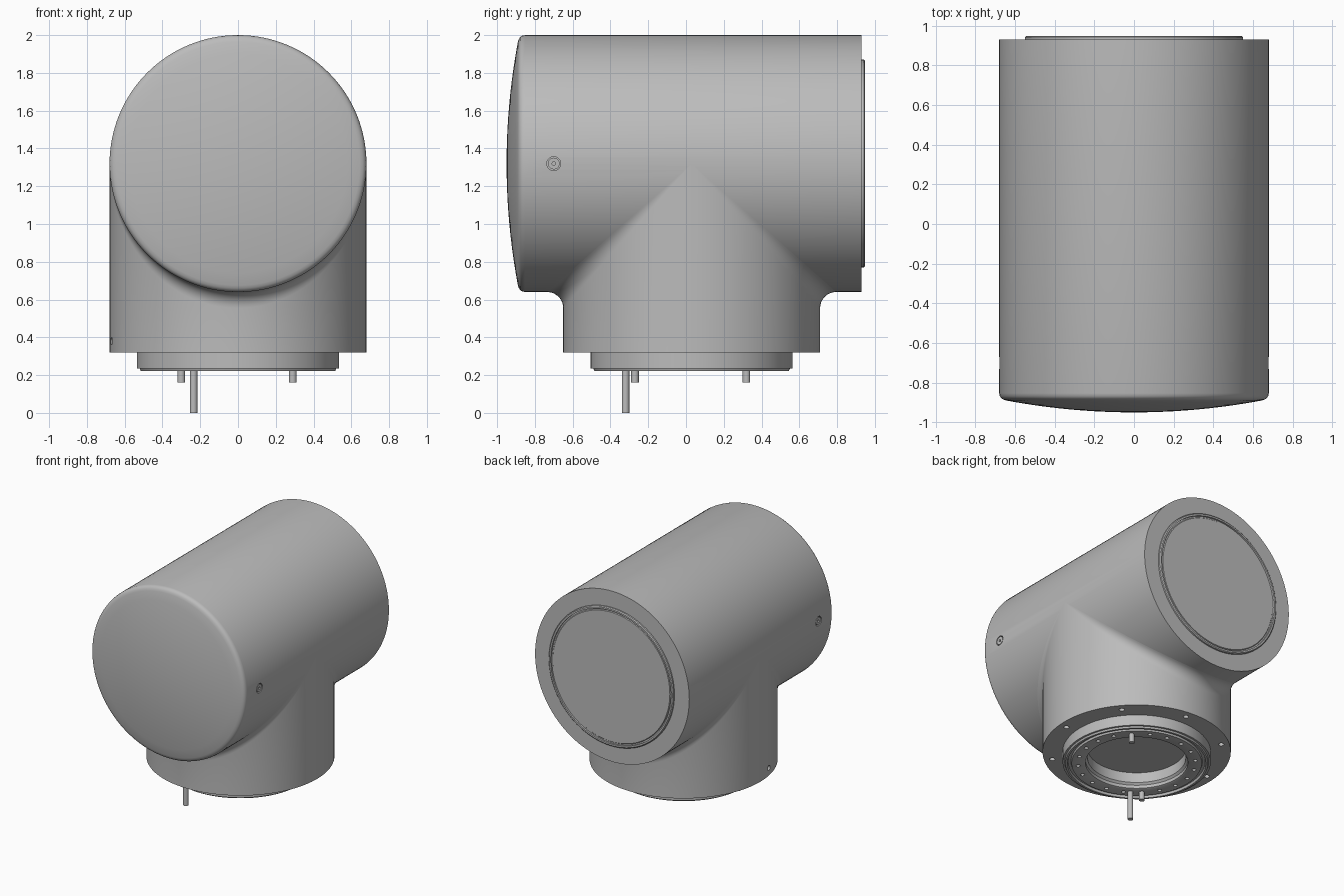
import bpy, bmesh
from math import sin, cos, pi, radians
from mathutils import Matrix, Vector

if "Cube" in bpy.data.objects:
    bpy.data.objects.remove(bpy.data.objects["Cube"])

R = 0.68          # radius of both barrels
AXIS_Z = 1.32     # height of the horizontal barrel axis
STEM_Y = 0.03     # position of the vertical barrel axis
STEM_Z = 0.32     # underside of the vertical barrel
FILLET = 0.085
STEPS = 128

grey = bpy.data.materials.new("housing_grey")
grey.use_nodes = True
COLOUR = (0.5, 0.5, 0.5, 1)
grey.diffuse_color = COLOUR
grey.node_tree.nodes["Principled BSDF"].inputs["Base Color"].default_value = COLOUR


def finish(name, bm):
    bmesh.ops.remove_doubles(bm, verts=bm.verts, dist=1e-5)
    bmesh.ops.recalc_face_normals(bm, faces=bm.faces)
    mesh = bpy.data.meshes.new(name)
    bm.to_mesh(mesh)
    bm.free()
    mesh.materials.append(grey)
    obj = bpy.data.objects.new(name, mesh)
    bpy.context.collection.objects.link(obj)
    return obj


def skin(bm, rings):
    for a, b in zip(rings, rings[1:]):
        for i in range(len(a)):
            j = (i + 1) % len(a)
            bm.faces.new((a[i], a[j], b[j], b[i]))


def lathe(name, profile, matrix):
    """Revolve (radius, height) points about the local z axis."""
    bm = bmesh.new()
    rings = [[bm.verts.new((r * cos(2 * pi * i / STEPS), r * sin(2 * pi * i / STEPS), h))
              for i in range(STEPS)] for r, h in profile]
    skin(bm, rings)
    bmesh.ops.remove_doubles(bm, verts=bm.verts, dist=1e-5)
    bmesh.ops.transform(bm, matrix=matrix, verts=bm.verts)
    return finish(name, bm)


def rods(name, items, sides=20):
    """Closed cylinders given as (centre, direction, radius, length)."""
    bm = bmesh.new()
    for centre, direction, radius, length in items:
        turn = Vector(direction).to_track_quat("Z", "Y").to_matrix().to_4x4()
        bmesh.ops.create_cone(bm, cap_ends=True, segments=sides, radius1=radius,
                              radius2=radius, depth=length,
                              matrix=Matrix.Translation(centre) @ turn)
    return finish(name, bm)


def cut(target, items):
    cutter = rods("hole_cutter", items)
    cutter.hide_render = True
    mod = target.modifiers.new("holes", "BOOLEAN")
    mod.operation, mod.solver, mod.object = "DIFFERENCE", "EXACT", cutter
    bpy.context.view_layer.objects.active = target
    bpy.ops.object.modifier_apply(modifier=mod.name)
    bpy.data.objects.remove(cutter)


def around(radius, angle, z):
    return Vector((radius * cos(angle), STEM_Y + radius * sin(angle), z))


# Horizontal barrel with domed front and rounded rim; local +z points to the front
forward = Matrix.Translation((0, 0, AXIS_Z)) @ Matrix.Rotation(pi / 2, 4, "X")
dome = [(0.645 * k / 10, 0.95 - 0.06 * (k / 10) ** 2) for k in range(11)]
rim = [(0.645 + 0.035 * sin(t), 0.853 + 0.035 * cos(t))
       for t in (radians(a) for a in (25, 45, 65, 90))]
back = [(R, -0.93), (0.55, -0.93), (0.55, -0.942), (0.543, -0.948), (0.53, -0.948),
        (0.53, -0.934), (0.52, -0.934), (0.515, -0.94), (0, -0.94)]
barrel = lathe("horizontal_barrel", dome + rim + back, forward)
cut(barrel, [((s * R, -0.70, AXIS_Z), (1, 0, 0), 0.037, 0.04) for s in (-1, 1)])

# Set screws in the sides of the barrel
screws = rods("side_screws", [((s * (R - 0.012), -0.70, AXIS_Z), (1, 0, 0), 0.031, 0.02)
                              for s in (-1, 1)])
cut(screws, [((s * R, -0.70, AXIS_Z), (1, 0, 0), 0.009, 0.03) for s in (-1, 1)])

# Vertical barrel, blended into the horizontal one by a rolling-ball fillet
bm = bmesh.new()
ARC = 8
rings = [[] for _ in range(ARC + 3)]
for i in range(STEPS):
    phi = 2 * pi * i / STEPS
    c, s = cos(phi), sin(phi)
    centre = Vector((c, s, -abs(s))) * (R + FILLET)
    wall, under = Vector((-c, -s, 0)), Vector((-c, 0, abs(s)))
    column = [Vector((R * c, R * s, STEM_Z - AXIS_Z))]
    for k in range(ARC + 1):
        t = k / ARC
        ang = wall.angle(under)
        if ang < 1e-4:
            d = wall
        else:
            d = (wall * sin((1 - t) * ang) + under * sin(t * ang)) / sin(ang)
        column.append(centre + d * FILLET)
    column.append(Vector((0, 0, 0)))
    for ring, p in zip(rings, column):
        ring.append(bm.verts.new(p + Vector((0, STEM_Y, AXIS_Z))))
skin(bm, rings)
bm.faces.new(rings[0])
bmesh.ops.dissolve_degenerate(bm, dist=1e-5, edges=bm.edges)
stem = finish("vertical_barrel", bm)
cut(stem, [(around(0.62, radians(40 + 45 * k), STEM_Z), (0, 0, 1), 0.02, 0.06)
           for k in range(8)]
    + [((0, STEM_Y, STEM_Z), (0, 0, 1), 0.45, 0.06)]
    + [(around(R, radians(190), 0.38), around(1, radians(190), 0) - around(0, 0, 0),
        0.02, 0.04)])

# Stepped mounting flange with a deep central opening
flange = lathe("mounting_flange", [
    (0, 0.36), (0.355, 0.36), (0.355, 0.27), (0.37, 0.255), (0.37, 0.23), (0.38, 0.225),
    (0.47, 0.225), (0.475, 0.24), (0.495, 0.24), (0.5, 0.222), (0.515, 0.222),
    (0.52, 0.235), (0.535, 0.235), (0.535, 0.33), (0.4, 0.37), (0, 0.37)],
    Matrix.Translation((0, STEM_Y, 0)))
cut(flange, [(around(0.425, 2 * pi * (k + 0.5) / 20, 0.225), (0, 0, 1), 0.015, 0.05)
             for k in range(20)])

# Locating pins under the flange: two short, one long
pins = []
for x, y, radius, low in ((0.29, 0.32, 0.02, 0.16), (-0.3, -0.27, 0.02, 0.16),
                          (-0.235, -0.32, 0.02, 0)):
    pins.append(((x, y, (low + 0.26) / 2), (0, 0, 1), radius, 0.26 - low))
pin_set = rods("locating_pins", pins)

bpy.ops.object.select_all(action="DESELECT")
for obj in (barrel, screws, stem, flange, pin_set):
    obj.select_set(True)
bpy.context.view_layer.objects.active = barrel
bpy.ops.object.shade_smooth_by_angle(angle=radians(30))
